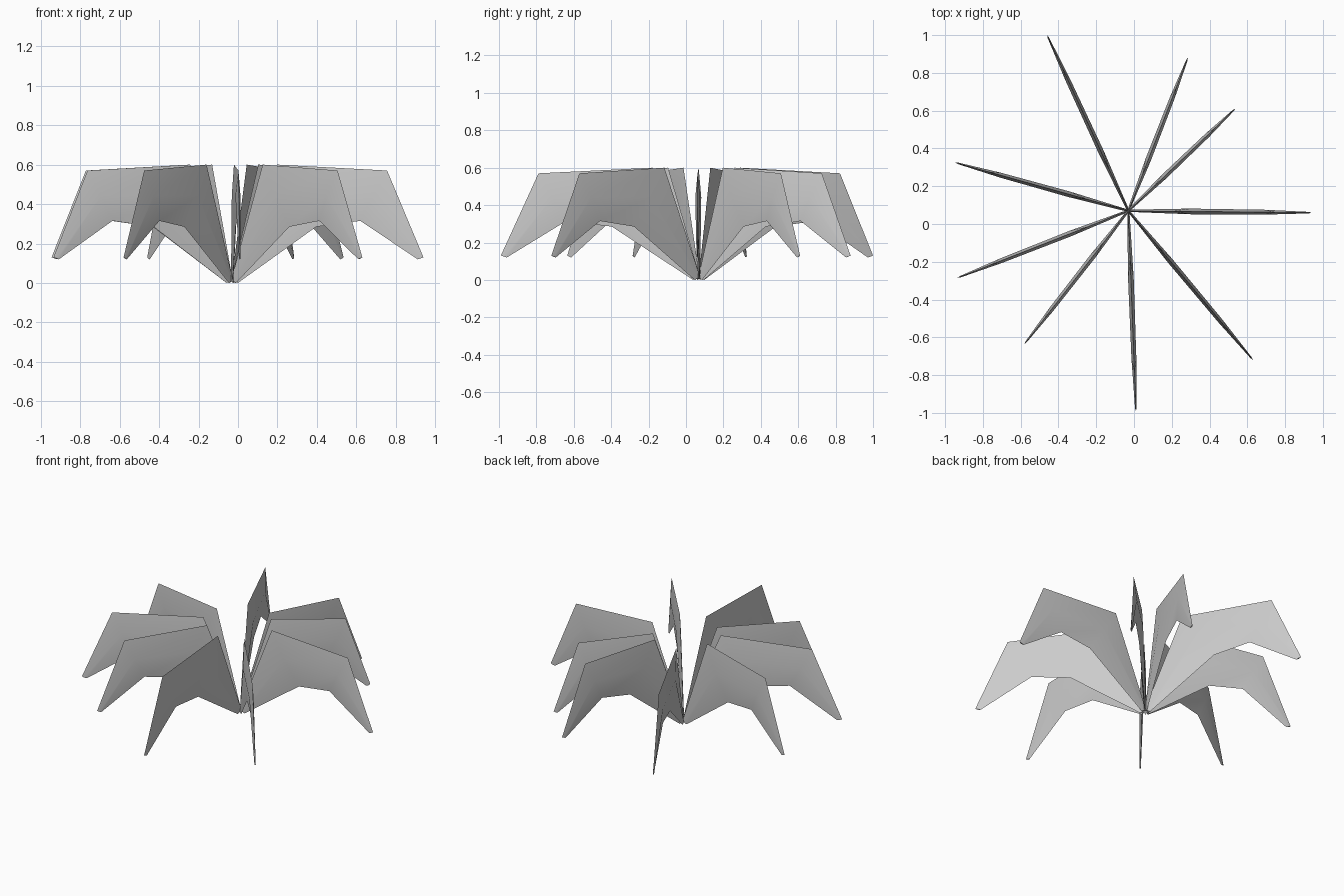
import bpy
import bmesh
import math
from mathutils import Vector

cube = bpy.data.objects.get("Cube")
if cube:
    bpy.data.objects.remove(cube, do_unlink=True)

grey = bpy.data.materials.new("plain grey")
grey.use_nodes = True
colour = (0.6, 0.6, 0.6, 1)
grey.diffuse_color = colour
grey.node_tree.nodes["Principled BSDF"].inputs["Base Color"].default_value = colour

CENTRE = Vector((-0.03, 0.07, 0))

# Sections along a leaf: (upper edge, lower edge, half thickness),
# edges as (share of reach, height)
SECTIONS = [
    ((-0.005, 0.02), (0.03, 0.0), 0.006),
    ((0.235, 0.6), (0.44, 0.285), 0.015),
    ((0.81, 0.57), (0.67, 0.315), 0.013),
    ((1.0, 0.13), (0.97, 0.12), 0.004),
]

# Where each leaf tip ends on the ground plan
TIPS = [
    (0.94, 0.06), (0.535, 0.61), (0.285, 0.88),
    (-0.46, 1.0), (-0.945, 0.325), (-0.935, -0.285),
    (-0.58, -0.635), (0.01, -0.99), (0.63, -0.72),
]


def make_leaf(name, tip):
    """Thin bent leaf with a diamond cross-section, swept from root to tip."""
    offset = Vector((tip[0], tip[1], 0)) - CENTRE
    reach = offset.length
    bm = bmesh.new()
    rings = []
    for upper, lower, half in SECTIONS:
        top = Vector((upper[0] * reach, 0, upper[1]))
        low = Vector((lower[0] * reach, 0, lower[1]))
        mid = (top + low) / 2
        side = Vector((0, half, 0))
        rings.append([bm.verts.new(p) for p in (top, mid + side, low, mid - side)])
    for a, b in zip(rings, rings[1:]):
        for i in range(4):
            j = (i + 1) % 4
            bm.faces.new((a[i], a[j], b[j], b[i]))
    bm.faces.new(rings[0])
    bm.faces.new(rings[-1])
    bmesh.ops.recalc_face_normals(bm, faces=bm.faces)
    mesh = bpy.data.meshes.new(name)
    bm.to_mesh(mesh)
    bm.free()
    mesh.materials.append(grey)
    leaf = bpy.data.objects.new(name, mesh)
    leaf.location = CENTRE
    leaf.rotation_euler.z = math.atan2(offset.y, offset.x)
    bpy.context.collection.objects.link(leaf)
    return leaf


bpy.ops.object.select_all(action="DESELECT")
for number, tip in enumerate(TIPS, 1):
    leaf = make_leaf(f"leaf_{number}", tip)
    leaf.select_set(True)
    bpy.context.view_layer.objects.active = leaf

# Soft ridge along each side, crisp outer edges
bpy.ops.object.shade_smooth_by_angle(angle=math.radians(40))
